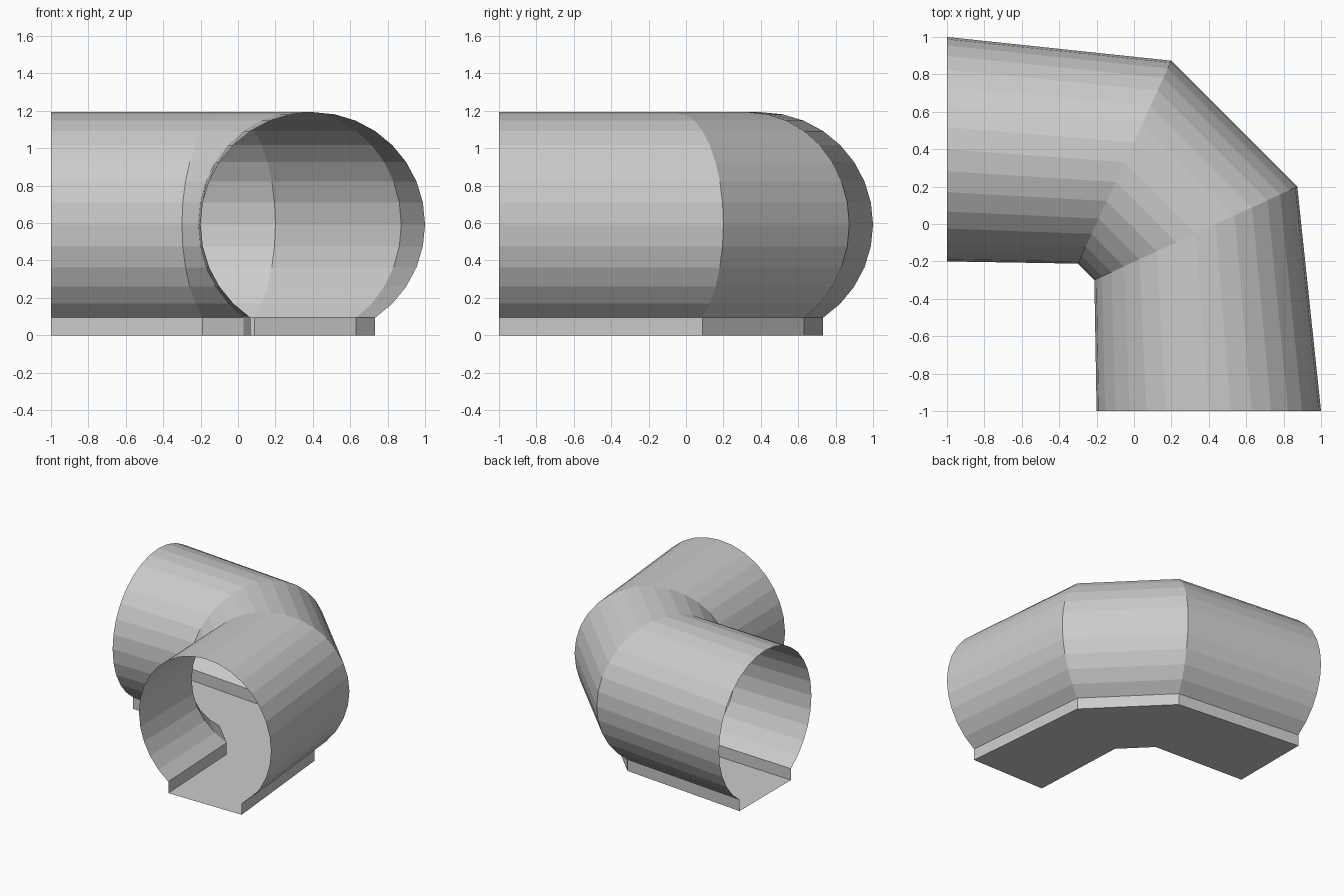
import bpy
import math

if "Cube" in bpy.data.objects:
    bpy.data.objects.remove(bpy.data.objects["Cube"])

# Section stations in plan: (inner edge point, outer edge point)
R = 0.6
CZ = 0.593
STATIONS = [
    ((-1.0, -0.2), (-1.0, 1.0)),
    ((-0.3, -0.212), (0.2, 0.873)),
    ((-0.212, -0.3), (0.873, 0.2)),
    ((-0.2, -1.0), (1.0, -1.0)),
]


def sweep(name, profile):
    """Sweep an open (offset, height) profile through the stations."""
    verts, faces = [], []
    n = len(profile)
    for inner, outer in STATIONS:
        for u, z in profile:
            t = (u / R + 1) / 2
            verts.append((inner[0] + (outer[0] - inner[0]) * t,
                          inner[1] + (outer[1] - inner[1]) * t, z))
    for i in range(len(STATIONS) - 1):
        for j in range(n - 1):
            a = i * n + j
            faces.append((a, a + 1, a + n + 1, a + n))
    mesh = bpy.data.meshes.new(name)
    mesh.from_pydata(verts, [], faces)
    mesh.update()
    obj = bpy.data.objects.new(name, mesh)
    bpy.context.collection.objects.link(obj)
    return obj


# Round tunnel wall: 32-sided circle with its bottom six sides left out
step = math.tau / 32
arc = [(R * math.cos(k * step), CZ + R * math.sin(k * step))
       for k in range(-5, 22)]
sweep("tunnel_wall", arc)

# Open-topped base channel: two short side walls and a flat floor
(w, h) = arc[0]
sweep("base_channel", [(-w, h), (-w, 0), (w, 0), (w, h)])
